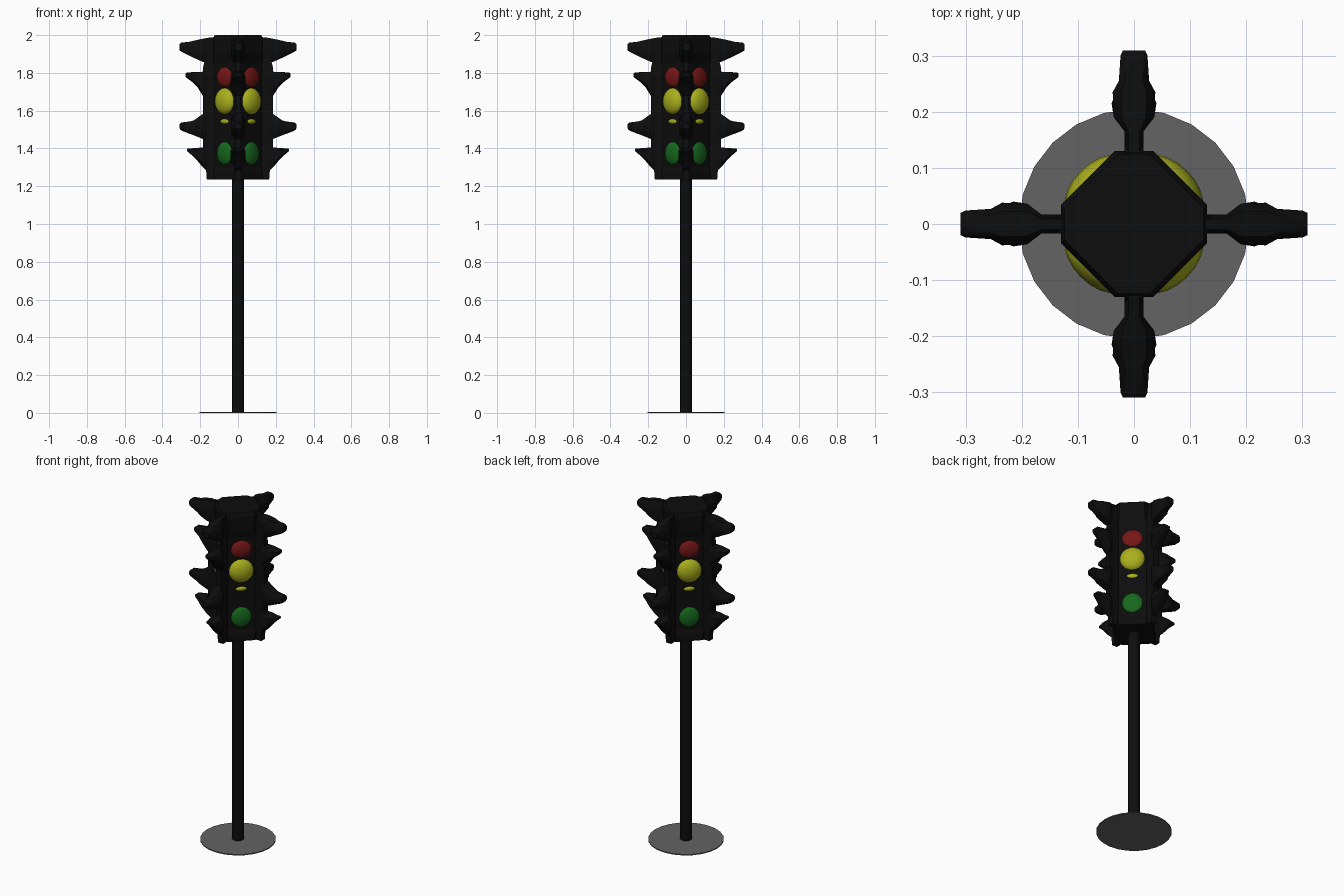
import bpy, bmesh, math
from mathutils import Matrix, Vector

if "Cube" in bpy.data.objects:
    bpy.data.objects.remove(bpy.data.objects["Cube"])


def mat(name, rgb):
    m = bpy.data.materials.new(name)
    m.diffuse_color = (*rgb, 1)
    m.use_nodes = True
    m.node_tree.nodes["Principled BSDF"].inputs["Base Color"].default_value = m.diffuse_color
    return m


BLACK = mat("black", (0.004, 0.004, 0.004))
GREY = mat("base grey", (0.125, 0.125, 0.125))
RED = mat("red", (0.18, 0.008, 0.008))
YELLOW = mat("yellow", (0.40, 0.43, 0.012))
GREEN = mat("green", (0.008, 0.14, 0.012))


def finish(bm, name, material, smooth=True):
    bmesh.ops.recalc_face_normals(bm, faces=bm.faces)
    me = bpy.data.meshes.new(name)
    bm.to_mesh(me)
    bm.free()
    ob = bpy.data.objects.new(name, me)
    bpy.context.collection.objects.link(ob)
    me.materials.append(material)
    if smooth:
        bpy.ops.object.select_all(action='DESELECT')
        ob.select_set(True)
        bpy.context.view_layer.objects.active = ob
        bpy.ops.object.shade_smooth_by_angle(angle=math.radians(40))
    return ob


def loft(bm, rings):
    loops = [[bm.verts.new(p) for p in ring] for ring in rings]
    n = len(loops[0])
    for a, b in zip(loops, loops[1:]):
        for i in range(n):
            bm.faces.new((a[i], a[(i + 1) % n], b[(i + 1) % n], b[i]))
    bm.faces.new(loops[0])
    bm.faces.new(loops[-1])


def cylinder(name, r, z0, z1, sides, material):
    bm = bmesh.new()
    loft(bm, [[(r * math.cos(2 * math.pi * i / sides),
                r * math.sin(2 * math.pi * i / sides), z) for i in range(sides)]
              for z in (z0, z1)])
    return finish(bm, name, material)


# base disc and pole
cylinder("base_disc", 0.205, 0, 0.006, 24, GREY)
cylinder("pole", 0.032, 0.004, 1.26, 16, BLACK)


# signal housing: diamond plan with blunt corners, wider cap and foot
def diamond(a, b, z):
    return [(b, -a, z), (b, a, z), (a, b, z), (-a, b, z),
            (-b, a, z), (-b, -a, z), (-a, -b, z), (a, -b, z)]


bm = bmesh.new()
loft(bm, [diamond(a, b, z) for a, b, z in (
    (0.025, 0.13, 1.235), (0.025, 0.13, 1.27), (0.012, 0.13, 1.30),
    (0.012, 0.13, 1.85), (0.032, 0.13, 1.90), (0.034, 0.13, 1.98),
    (0.028, 0.124, 2.0))])
finish(bm, "housing", BLACK, False)

# thin corner ridges joining the hoods
for k in range(4):
    rot = Matrix.Rotation(k * math.pi / 2, 3, 'Z')
    bm = bmesh.new()
    prof = [(0.09, 1.235), (0.165, 1.235), (0.17, 1.30), (0.185, 1.33),
            (0.185, 1.83), (0.175, 1.87), (0.13, 1.99), (0.09, 1.99)]
    loft(bm, [[rot @ Vector((r, y, z)) for r, z in prof] for y in (-0.017, 0.017)])
    finish(bm, f"corner_ridge_{k + 1}", BLACK, False)

# hoods: stations of (radius, half width, bottom, top)
HOODS = [
    [(0.12, 0.016, 1.84, 1.99), (0.165, 0.017, 1.852, 1.985), (0.19, 0.036, 1.86, 1.98),
     (0.235, 0.038, 1.88, 1.97), (0.255, 0.027, 1.89, 1.965), (0.30, 0.024, 1.912, 1.96),
     (0.309, 0.02, 1.92, 1.952)],
    [(0.165, 0.017, 1.66, 1.81), (0.19, 0.036, 1.685, 1.806), (0.215, 0.04, 1.725, 1.804),
     (0.24, 0.03, 1.75, 1.804), (0.27, 0.024, 1.772, 1.802), (0.278, 0.02, 1.78, 1.795)],
    [(0.165, 0.017, 1.44, 1.60), (0.19, 0.036, 1.452, 1.58), (0.235, 0.038, 1.47, 1.548),
     (0.255, 0.027, 1.477, 1.543), (0.30, 0.024, 1.495, 1.537), (0.309, 0.02, 1.505, 1.53)],
    [(0.165, 0.017, 1.28, 1.41), (0.19, 0.036, 1.305, 1.405), (0.215, 0.04, 1.335, 1.403),
     (0.24, 0.03, 1.36, 1.401), (0.262, 0.024, 1.38, 1.40), (0.27, 0.02, 1.386, 1.398)],
]
# rounded box cross-section
SECTION = [(1, -.6), (1, .6), (.6, 1), (-.6, 1), (-1, .6), (-1, -.6), (-.6, -1), (.6, -1)]
for k in range(4):
    rot = Matrix.Rotation(k * math.pi / 2, 3, 'Z')
    for j, stations in enumerate(HOODS):
        bm = bmesh.new()
        loft(bm, [[rot @ Vector((r, w * u, (lo + hi) / 2 + v * (hi - lo) / 2))
                   for u, v in SECTION] for r, w, lo, hi in stations])
        finish(bm, f"hood_{j + 1}_side_{k + 1}", BLACK)

# lenses on the four diagonal faces: name, height, half width, half height, reach
LENSES = [("red_lens", 1.778, 0.06, 0.055, 0.116, RED),
          ("yellow_lens", 1.65, 0.07, 0.071, 0.134, YELLOW),
          ("small_yellow_lens", 1.543, 0.035, 0.015, 0.108, YELLOW),
          ("green_lens", 1.375, 0.059, 0.063, 0.116, GREEN)]
for k in range(4):
    rot = Matrix.Rotation(math.pi / 4 + k * math.pi / 2, 4, 'Z')
    for name, z, w, h, reach, material in LENSES:
        bm = bmesh.new()
        bmesh.ops.create_uvsphere(bm, u_segments=20, v_segments=10, radius=1)
        c = 0.094
        bm.transform(rot @ Matrix.Translation((c, 0, z))
                     @ Matrix.Diagonal((reach - c, w, h, 1)))
        finish(bm, f"{name}_{k + 1}", material)
